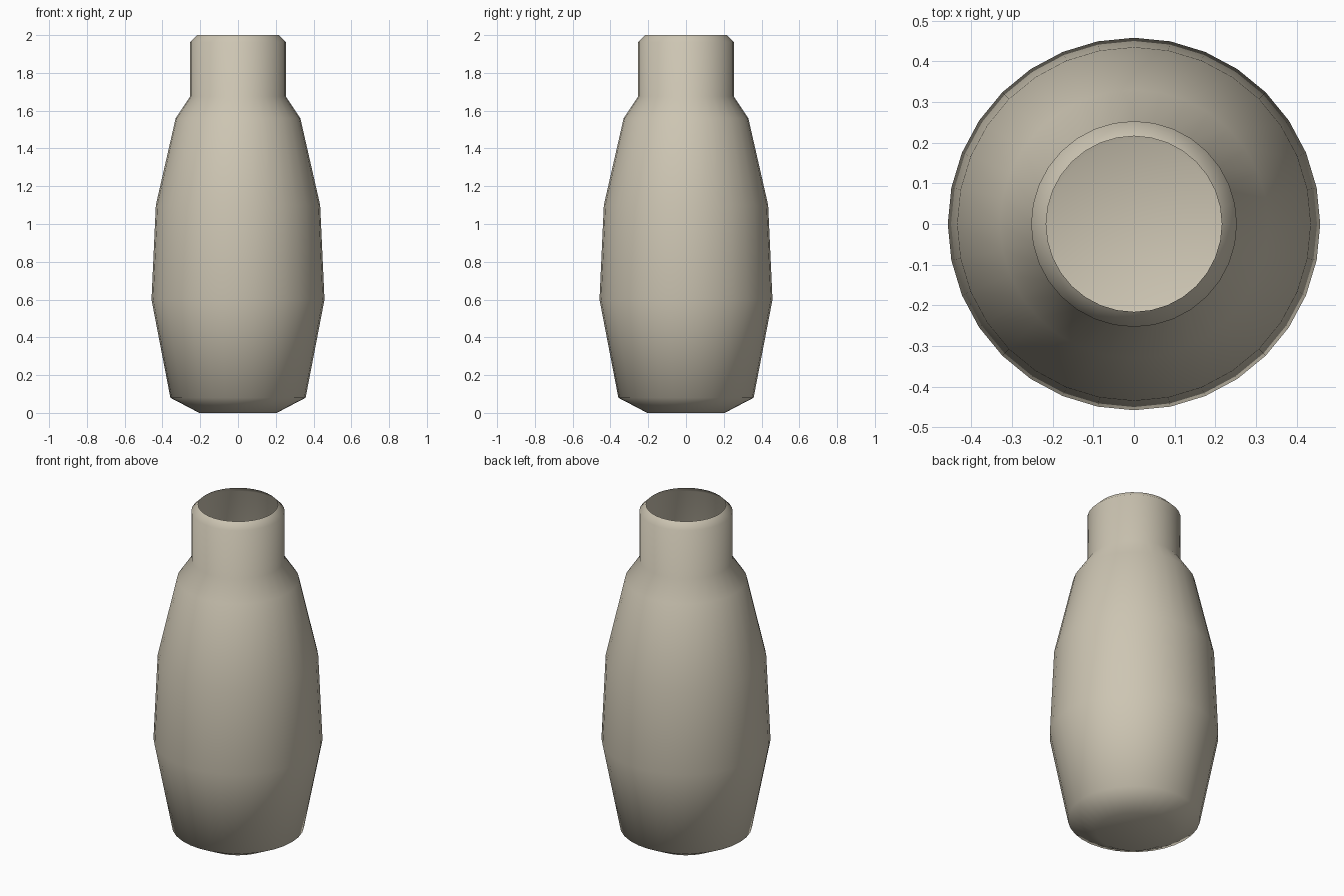
import bpy
import bmesh
from mathutils import Matrix

cube = bpy.data.objects.get("Cube")
if cube:
    bpy.data.objects.remove(cube, do_unlink=True)

SIDES = 32

# Outer profile as (radius, height), from the foot up to the open rim
PROFILE = [
    (0.205, 0.0), (0.358, 0.08), (0.458, 0.60), (0.435, 1.10),
    (0.33, 1.56), (0.253, 1.675), (0.253, 1.963), (0.216, 2.0),
]


def make_material(name, color):
    mat = bpy.data.materials.new(name)
    mat.use_nodes = True
    mat.diffuse_color = color
    mat.node_tree.nodes["Principled BSDF"].inputs["Base Color"].default_value = color
    return mat


# Thin-walled vessel: closed foot, stacked rings, open mouth
bm = bmesh.new()
rings = []
for radius, height in PROFILE:
    ring = bmesh.ops.create_circle(
        bm, segments=SIDES, radius=radius,
        matrix=Matrix.Translation((0, 0, height)))
    rings.append(ring["verts"])

for low, high in zip(rings, rings[1:]):
    for i in range(SIDES):
        j = (i + 1) % SIDES
        bm.faces.new((low[i], low[j], high[j], high[i]))
bm.faces.new(rings[0])
bmesh.ops.recalc_face_normals(bm, faces=bm.faces)
for face in bm.faces:
    face.smooth = True

mesh = bpy.data.meshes.new("bottle")
bm.to_mesh(mesh)
bm.free()
mesh.materials.append(make_material("warm_clay", (0.61, 0.56, 0.45, 1.0)))
bottle = bpy.data.objects.new("bottle", mesh)
bpy.context.collection.objects.link(bottle)
